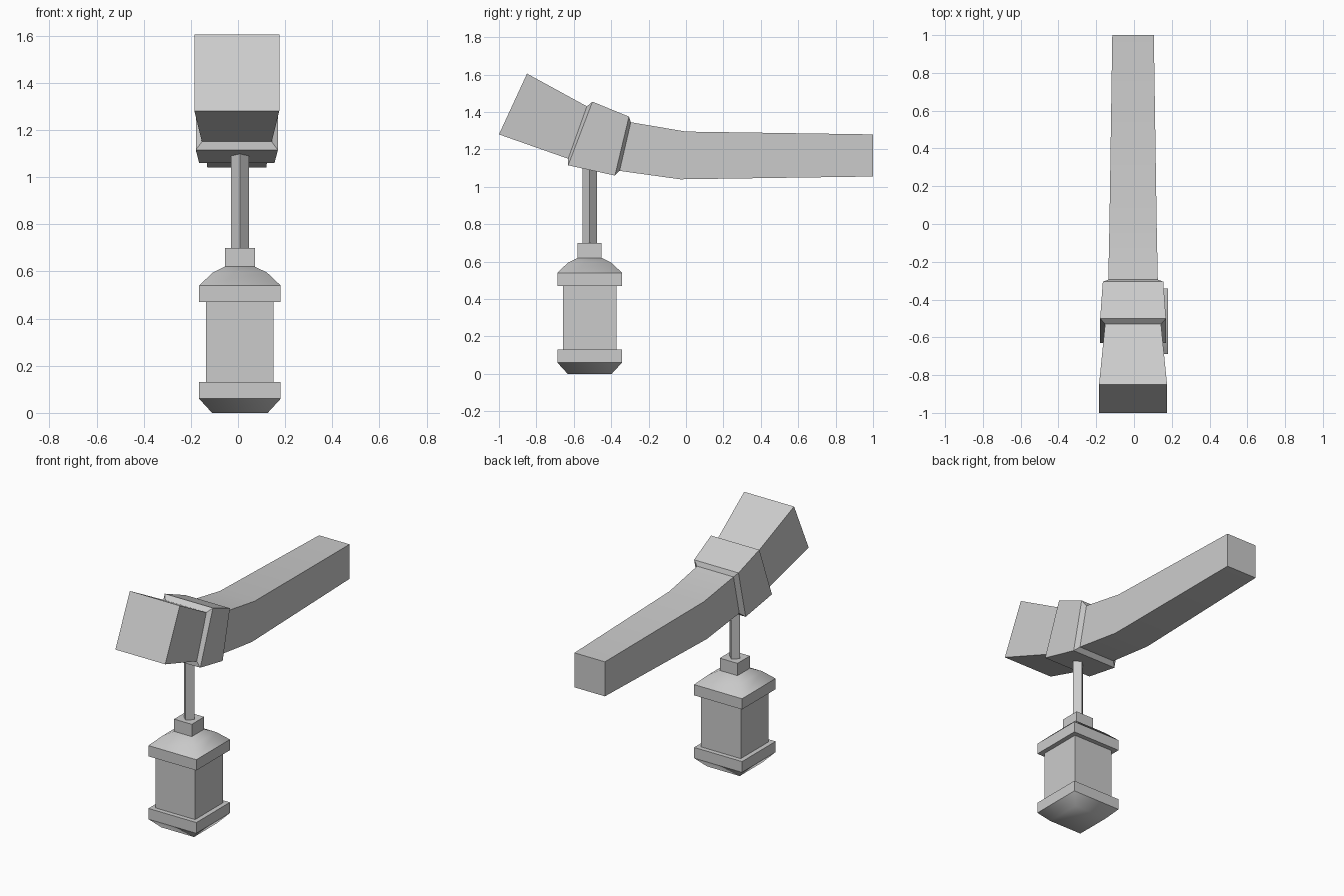
import bpy
import bmesh
import math

cube = bpy.data.objects.get("Cube")
if cube:
    bpy.data.objects.remove(cube, do_unlink=True)

grey = bpy.data.materials.new("plain grey")
grey.use_nodes = True
COLOUR = (0.6, 0.6, 0.6, 1)
grey.diffuse_color = COLOUR
for node in grey.node_tree.nodes:
    if node.type == 'BSDF_PRINCIPLED':
        node.inputs["Base Color"].default_value = COLOUR


def finish(obj, name, angle):
    obj.name = name
    obj.data.materials.append(grey)
    bpy.ops.object.select_all(action='DESELECT')
    obj.select_set(True)
    bpy.context.view_layer.objects.active = obj
    bpy.ops.object.shade_smooth_by_angle(angle=math.radians(angle))


def loft(name, rings, angle=30, caps=(True, True)):
    """Skin a row of four-cornered rings."""
    bm = bmesh.new()
    loops = [[bm.verts.new(p) for p in ring] for ring in rings]
    for a, b in zip(loops, loops[1:]):
        for i in range(4):
            j = (i + 1) % 4
            bm.faces.new((a[i], a[j], b[j], b[i]))
    if caps[0]:
        bm.faces.new(loops[0][::-1])
    if caps[1]:
        bm.faces.new(loops[-1])
    bmesh.ops.recalc_face_normals(bm, faces=bm.faces)
    mesh = bpy.data.meshes.new(name)
    bm.to_mesh(mesh)
    bm.free()
    obj = bpy.data.objects.new(name, mesh)
    bpy.context.collection.objects.link(obj)
    finish(obj, name, angle)


def beam_ring(top, bottom, half):
    """Upright section of the beam from its top and bottom (y, z) points."""
    left, right = BEAM_X - half, BEAM_X + half
    return [(left, *top), (right, *top), (right, *bottom), (left, *bottom)]


def square_ring(half, z):
    """Level square section of the lantern."""
    return [(LAMP_X + sx * half, LAMP_Y + sy * half, z)
            for sx, sy in ((-1, -1), (1, -1), (1, 1), (-1, 1))]


BEAM_X = -0.005
LAMP_X, LAMP_Y = 0.008, -0.515

# Beam: straight arm, bent neck, raised collar, flared head
loft("beam", [
    beam_ring((1.0, 1.28), (1.0, 1.055), 0.11),
    beam_ring((0.0, 1.295), (-0.03, 1.04), 0.125),
    beam_ring((-0.295, 1.345), (-0.355, 1.085), 0.131),
    beam_ring((-0.305, 1.375), (-0.38, 1.06), 0.16),
    beam_ring((-0.5, 1.455), (-0.63, 1.115), 0.174),
    beam_ring((-0.53, 1.43), (-0.63, 1.15), 0.148),
    beam_ring((-0.85, 1.605), (-1.0, 1.28), 0.18),
])

# Lantern, from the bottom up
loft("lantern_foot", [square_ring(0.118, 0), square_ring(0.173, 0.06)],
     angle=65, caps=(True, False))
for name, half, low, high in (("lantern_lower_rim", 0.173, 0.06, 0.13),
                              ("lantern_body", 0.143, 0.13, 0.47),
                              ("lantern_upper_rim", 0.173, 0.47, 0.54),
                              ("lantern_neck", 0.064, 0.615, 0.70)):
    loft(name, [square_ring(half, low), square_ring(half, high)])
loft("lantern_roof", [square_ring(0.173, 0.54), square_ring(0.115, 0.595),
                      square_ring(0.064, 0.62)],
     angle=65, caps=(False, False))

# Square hanging rod, turned corner to the front
ROD_LOW, ROD_HIGH = 0.69, 1.12
bpy.ops.mesh.primitive_cylinder_add(
    vertices=4, radius=0.038, depth=ROD_HIGH - ROD_LOW,
    location=(LAMP_X, LAMP_Y, (ROD_LOW + ROD_HIGH) / 2))
finish(bpy.context.object, "hanging_rod", 30)
